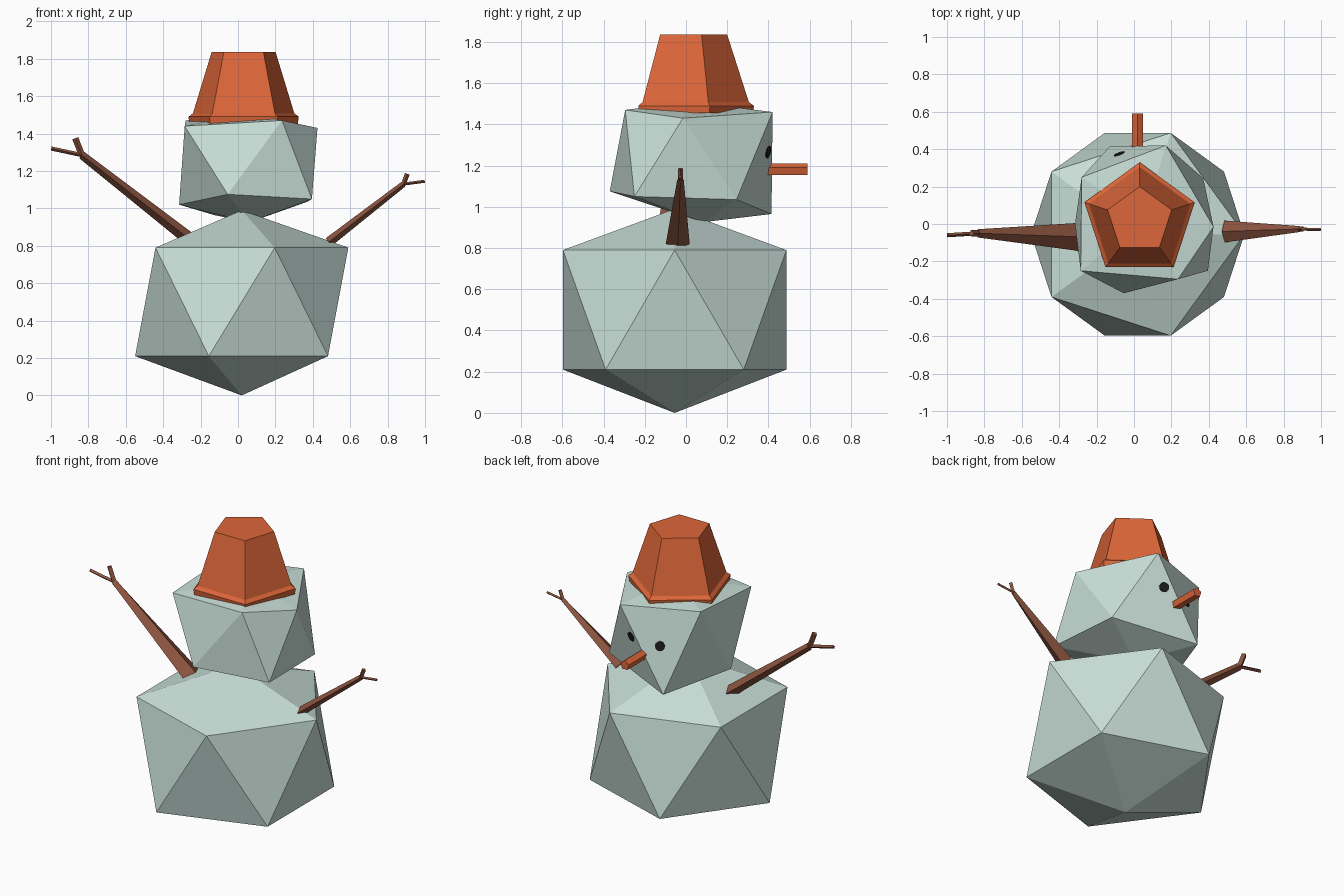
import bpy, math
from mathutils import Vector, Matrix

cube = bpy.data.objects.get("Cube")
if cube:
    bpy.data.objects.remove(cube, do_unlink=True)


def material(name, rgb):
    m = bpy.data.materials.new(name)
    m.use_nodes = True
    m.diffuse_color = (*rgb, 1)
    m.node_tree.nodes["Principled BSDF"].inputs["Base Color"].default_value = (*rgb, 1)
    return m


SNOW = material("pale snow", (0.58, 0.73, 0.68))
CLAY = material("orange clay", (0.72, 0.133, 0.041))
BARK = material("brown bark", (0.27, 0.09, 0.052))
COAL = material("black coal", (0.01, 0.01, 0.013))


def make(name, verts, faces, mat):
    mesh = bpy.data.meshes.new(name)
    mesh.from_pydata([tuple(v) for v in verts], [], faces)
    mesh.materials.append(mat)
    obj = bpy.data.objects.new(name, mesh)
    bpy.context.collection.objects.link(obj)
    return obj


def loft(name, rings, mat):
    """Skin equal-length rings and cap both ends."""
    n = len(rings[0])
    verts = [v for ring in rings for v in ring]
    faces = [(r * n + i, r * n + (i + 1) % n, (r + 1) * n + (i + 1) % n, (r + 1) * n + i)
             for r in range(len(rings) - 1) for i in range(n)]
    last = (len(rings) - 1) * n
    faces += [tuple(reversed(range(n))), tuple(range(last, last + n))]
    return make(name, verts, faces, mat)


def snowball(name, top, upper, lower, bottom):
    """Twenty-sided lump from two staggered five-point rings and two poles."""
    faces = []
    for i in range(5):
        j = (i + 1) % 5
        faces += [(10, i, j), (i, 5 + i, j), (5 + i, 5 + j, j), (11, 5 + j, 5 + i)]
    return make(name, [*upper, *lower, top, bottom], faces, SNOW)


def ring(n, r, center=(0, 0, 0), start=0.0):
    return [Vector(center) + Vector((r * math.cos(start + math.tau * i / n),
                                     r * math.sin(start + math.tau * i / n), 0))
            for i in range(n)]


def stick(name, a, b, size_a, size_b, sides, mat):
    """Tapered bar from a to b; sizes are (half thickness, half width)."""
    a, b = Vector(a), Vector(b)
    along = (b - a).normalized()
    side = Vector((0, 1, 0)) if abs(along.y) < 0.9 else Vector((-1, 0, 0))
    side = (side - along * side.dot(along)).normalized()
    up = along.cross(side)
    rings = []
    for c, (t, w) in ((a, size_a), (b, size_b)):
        rings.append([c + up * p.x * t + side * p.y * w for p in ring(sides, 1)])
    if up.cross(side).dot(along) < 0:
        rings = [list(reversed(r)) for r in rings]
    return loft(name, rings, mat)


# Body
cx, cy, r = 0.02, -0.055, 0.57
snowball("body", (cx, cy, 0.99), ring(5, r, (cx, cy, 0.79)),
         ring(5, r, (cx, cy, 0.21), math.pi / 5), (cx, cy, 0))

# Head, a slightly lopsided lump
upper = [Vector(v) for v in ((0.425, -0.015, 1.43), (0.17, 0.42, 1.46), (-0.28, 0.25, 1.47),
                             (-0.285, -0.25, 1.44), (0.235, -0.295, 1.47))]
lower = [Vector(v) for v in ((0.37, 0.245, 1.035), (-0.13, 0.415, 0.965), (-0.315, 0, 1.02),
                             (-0.055, -0.37, 1.075), (0.395, -0.25, 1.05))]
snowball("head", (0.05, 0.02, 1.51), upper, lower, (0.06, 0.08, 0.925))


# Eyes, thin discs resting on the two head facets beside the nose
def eye(name, corner, p, q, s, t):
    center = corner + (p - corner) * s + (q - corner) * t
    normal = (p - corner).cross(q - corner).normalized()
    if normal.y < 0:
        normal.negate()
    place = Matrix.Translation(center) @ normal.to_track_quat('Z', 'Y').to_matrix().to_4x4()
    loft(name, [[place @ v for v in ring(12, 0.03, (0, 0, z))] for z in (-0.003, 0.004)], COAL)


eye("right_eye", lower[1], upper[1], upper[2], 0.3, 0.26)
eye("left_eye", lower[1], upper[1], lower[0], 0.59, 0.12)

# Nose
stick("nose", (0.018, 0.36, 1.18), (0.018, 0.59, 1.18), (0.031, 0.031), (0.031, 0.031), 5, CLAY)

# Upturned flowerpot hat
profile = ((0.305, 1.455), (0.31, 1.49), (0.285, 1.508), (0.18, 1.835))
loft("pot_hat", [ring(5, rad, (0.03, 0.02, z), math.pi / 2) for rad, z in profile], CLAY)


# Arms with two twig fingers each
def arm(side, base, tip, size_a, size_b, fingers):
    stick(side + "_arm", base, tip, size_a, size_b, 4, BARK)
    for label, end, thick in fingers:
        stick(f"{side}_{label}_twig", tip, end, (thick, thick), (thick, thick), 4, BARK)


arm("right", (-0.265, -0.07, 0.84), (-0.835, -0.05, 1.285), (0.036, 0.078), (0.022, 0.022),
    (("upper", (-0.87, -0.05, 1.375), 0.017), ("outer", (-0.998, -0.06, 1.32), 0.011)))
arm("left", (0.485, -0.04, 0.82), (0.885, -0.027, 1.13), (0.026, 0.058), (0.016, 0.016),
    (("upper", (0.905, -0.027, 1.185), 0.013), ("outer", (0.998, -0.03, 1.145), 0.008)))
